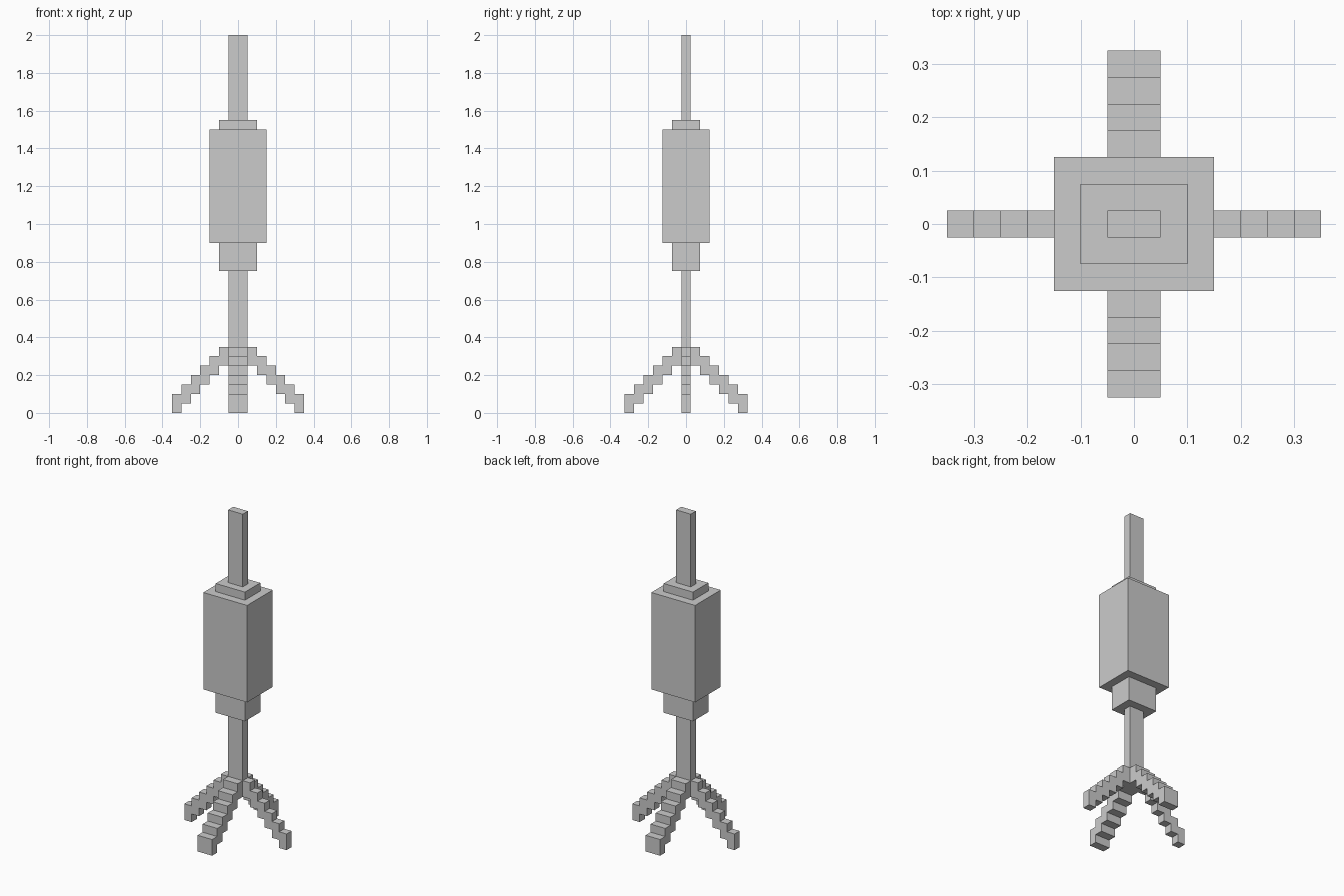
import bpy, bmesh

if "Cube" in bpy.data.objects:
    bpy.data.objects.remove(bpy.data.objects["Cube"])

U = 0.05  # block size


def add_mesh(name, bm):
    bmesh.ops.recalc_face_normals(bm, faces=bm.faces)
    mesh = bpy.data.meshes.new(name)
    bm.to_mesh(mesh)
    bm.free()
    obj = bpy.data.objects.new(name, mesh)
    bpy.context.collection.objects.link(obj)
    return obj


def box(name, hx, hy, z0, z1):
    bm = bmesh.new()
    bmesh.ops.create_cube(bm, size=1)
    for v in bm.verts:
        v.co = (v.co.x * 2 * hx, v.co.y * 2 * hy, z0 + (v.co.z + 0.5) * (z1 - z0))
    return add_mesh(name, bm)


def stair_leg(name, start, half_width, axis, side):
    """Stepped leg going down and outwards, six blocks, each two units tall."""
    top, under = [], []
    for i in range(6):
        a, b, z = start + i * U, start + (i + 1) * U, 0.35 - i * U
        top += [(a, z), (b, z)]
        under += [(a, z - 2 * U), (b, z - 2 * U)]
    outline = top + under[::-1]
    bm = bmesh.new()
    verts = []
    for r, z in outline:
        r *= side
        verts.append(bm.verts.new((r, -half_width, z) if axis == "x" else (-half_width, r, z)))
    face = bm.faces.new(verts)
    ext = bmesh.ops.extrude_face_region(bm, geom=[face])
    move = (0, 2 * half_width, 0) if axis == "x" else (2 * half_width, 0, 0)
    bmesh.ops.translate(bm, vec=move, verts=[g for g in ext["geom"] if isinstance(g, bmesh.types.BMVert)])
    return add_mesh(name, bm)


# Central column, from the hub of the legs up to the tip
box("lower_pole", 0.05, 0.025, 0.25, 0.75)
box("lower_collar", 0.10, 0.075, 0.75, 0.90)
box("body", 0.15, 0.125, 0.90, 1.50)
box("upper_collar", 0.10, 0.075, 1.50, 1.55)
box("upper_pole", 0.05, 0.025, 1.55, 2.00)

# Four stepped legs
for side, x_name, y_name in ((1, "right_leg", "back_leg"), (-1, "left_leg", "front_leg")):
    stair_leg(x_name, 0.05, 0.025, "x", side)
    stair_leg(y_name, 0.025, 0.05, "y", side)
